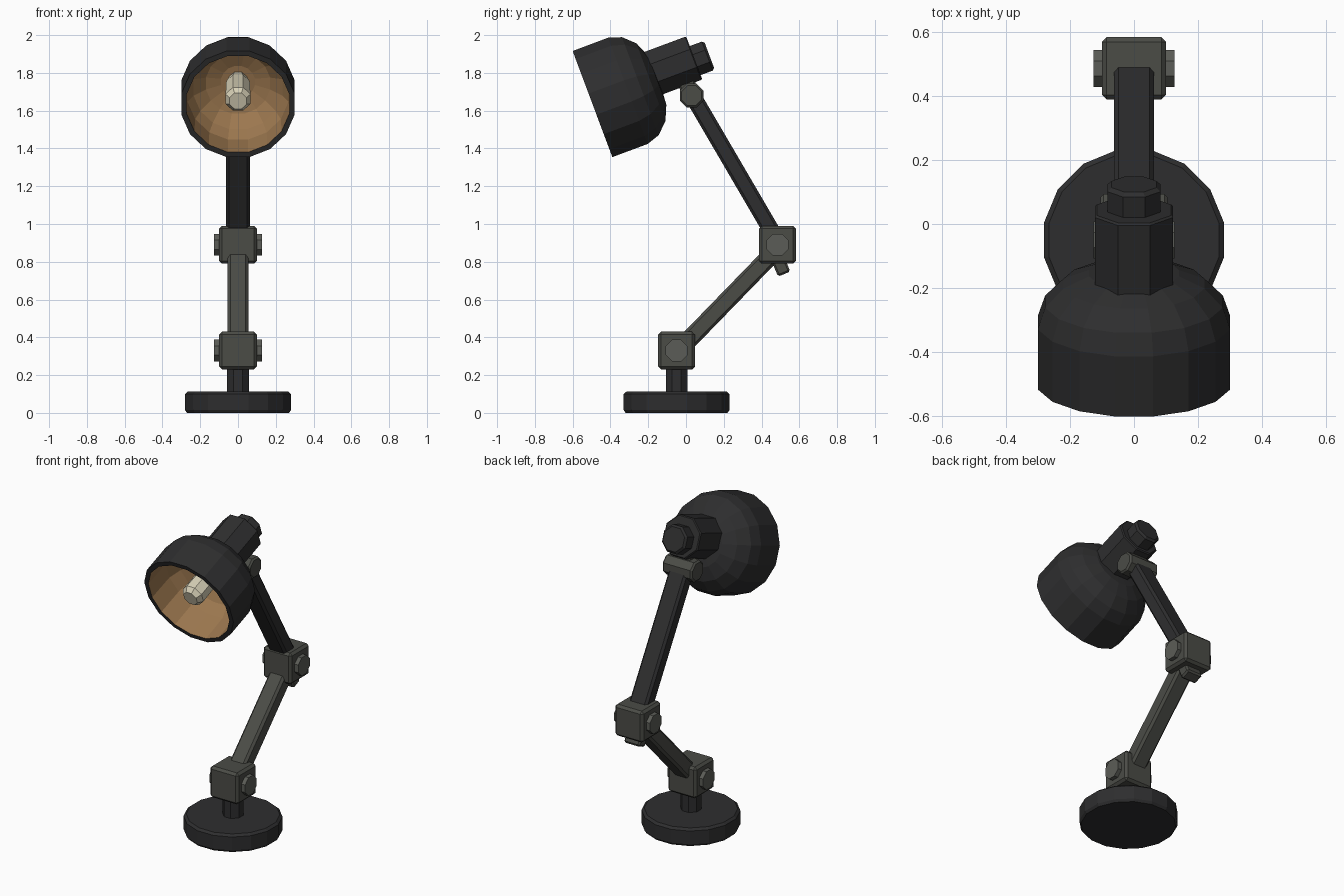
import bpy, bmesh, math
from mathutils import Vector, Matrix

if "Cube" in bpy.data.objects:
    bpy.data.objects.remove(bpy.data.objects["Cube"])


def material(name, rgb):
    m = bpy.data.materials.new(name)
    m.diffuse_color = (*rgb, 1)
    m.use_nodes = True
    m.node_tree.nodes["Principled BSDF"].inputs["Base Color"].default_value = m.diffuse_color
    return m


BLACK = material("black metal", (0.027, 0.027, 0.028))
GREY = material("grey metal", (0.07, 0.072, 0.062))
BOLT = material("light grey bolt", (0.105, 0.108, 0.095))
TAN = material("tan lining", (0.34, 0.19, 0.08))
CREAM = material("cream bulb", (0.68, 0.63, 0.47))


def finish(name, bm, mats):
    bmesh.ops.recalc_face_normals(bm, faces=bm.faces)
    me = bpy.data.meshes.new(name)
    bm.to_mesh(me)
    bm.free()
    for m in mats:
        me.materials.append(m)
    ob = bpy.data.objects.new(name, me)
    bpy.context.collection.objects.link(ob)
    return ob


def lathe(name, origin, axis, profile, sides, mats, split=None):
    """Closed turned part; profile is (distance along axis, flat-to-centre radius).
    Faces from profile step 'split' onward use the second material."""
    z = Vector(axis).normalized()
    x = Vector((0, 1, 0)) if abs(z.x) > 0.9 else Vector((1, 0, 0))
    y = z.cross(x)
    bm = bmesh.new()
    rings = []
    for a, r in profile:
        if r == 0:
            rings.append([bm.verts.new(Vector(origin) + z * a)])
            continue
        r /= math.cos(math.pi / sides)
        ring = []
        for i in range(sides):
            t = 2 * math.pi * (i + 0.5) / sides
            ring.append(bm.verts.new(Vector(origin) + z * a + x * r * math.cos(t) + y * r * math.sin(t)))
        rings.append(ring)
    for k in range(len(rings) - 1):
        p, q = rings[k], rings[k + 1]
        for i in range(sides):
            j = (i + 1) % sides
            if len(p) == 1:
                f = bm.faces.new((p[0], q[i], q[j]))
            elif len(q) == 1:
                f = bm.faces.new((p[i], p[j], q[0]))
            else:
                f = bm.faces.new((p[i], p[j], q[j], q[i]))
            f.material_index = 1 if split is not None and k >= split else 0
    return finish(name, bm, mats)


def cylinder(name, origin, axis, length, r, sides, mat, bevel=0.0):
    prof = [(0, 0), (0, r - bevel), (bevel, r), (length - bevel, r), (length, r - bevel), (length, 0)]
    if bevel == 0:
        prof = [(0, 0), (0, r), (length, r), (length, 0)]
    return lathe(name, origin, axis, prof, sides, [mat])


def bar(name, p, q, width, depth, mat, bevel):
    """Bevelled square bar between two (y, z) points."""
    p, q = Vector((0, *p)), Vector((0, *q))
    d = (q - p).normalized()
    x = Vector((1, 0, 0))
    rot = Matrix((x, d.cross(x), d)).transposed().to_4x4()
    bm = bmesh.new()
    bmesh.ops.create_cube(bm, size=1)
    bmesh.ops.scale(bm, vec=(width, depth, (q - p).length), verts=bm.verts)
    bmesh.ops.bevel(bm, geom=list(bm.edges), offset=bevel, segments=1, affect='EDGES')
    bm.transform(Matrix.Translation((p + q) / 2) @ rot)
    return finish(name, bm, [mat])


# Base and post
lathe("base", (0, -0.05, 0), (0, 0, 1),
      [(0, 0), (0, 0.27), (0.015, 0.28), (0.1, 0.28), (0.113, 0.265), (0.113, 0)], 16, [BLACK])
cylinder("post", (0, -0.05, 0.1), (0, 0, 1), 0.15, 0.057, 8, BLACK)

# Elbow blocks with bolts on both sides
for label, y, z in (("lower", -0.05, 0.33), ("upper", 0.485, 0.89)):
    bar(label + "_joint", (y, z - 0.1), (y, z + 0.1), 0.2, 0.195, GREY, 0.015)
    for side, s in (("right", 1), ("left", -1)):
        cylinder(f"{label}_bolt_{side}", (s * 0.09, y, z), (s, 0, 0), 0.036, 0.058, 8, BOLT)

# Arms
bar("lower_arm", (-0.03, 0.34), (0.47, 0.855), 0.11, 0.095, GREY, 0.014)
bar("upper_arm", (0.04, 1.67), (0.49, 0.90), 0.125, 0.088, BLACK, 0.014)
bar("arm_end", (0.48, 0.83), (0.52, 0.735), 0.11, 0.07, GREY, 0.01)

# Head: tilted axis running backward and up from the rim centre
tilt = math.radians(20.5)
axis = Vector((0, math.cos(tilt), math.sin(tilt)))
up = Vector((0, -math.sin(tilt), math.cos(tilt)))
rim = Vector((0, -0.495, 1.635))

lathe("shade", rim, axis,
      [(0.375, 0), (0.365, 0.14), (0.33, 0.22), (0.27, 0.277), (0.2, 0.3), (0, 0.3),
       (0, 0.272), (0.18, 0.268), (0.25, 0.235), (0.31, 0.17), (0.335, 0.09), (0.335, 0)],
      16, [BLACK, TAN], split=6)
lathe("bulb", rim + up * 0.01, axis,
      [(0.02, 0), (0.02, 0.045), (0.05, 0.066), (0.25, 0.062), (0.345, 0.045), (0.345, 0)], 8, [CREAM])

# Lamp housing behind the shade, with its rear cap
centre = rim + up * 0.04
cylinder("housing", centre + axis * 0.34, axis, 0.25, 0.122, 8, BLACK, 0.006)
cylinder("rear_cap", centre - up * 0.015 + axis * 0.57, axis, 0.1, 0.082, 8, BLACK, 0.012)

# Hinge between upper arm and housing
cylinder("head_hinge", (-0.105, 0.03, 1.68), (1, 0, 0), 0.21, 0.063, 8, GREY, 0.01)
bar("hinge_bracket", (0.03, 1.66), (0.0, 1.76), 0.12, 0.09, GREY, 0.01)
